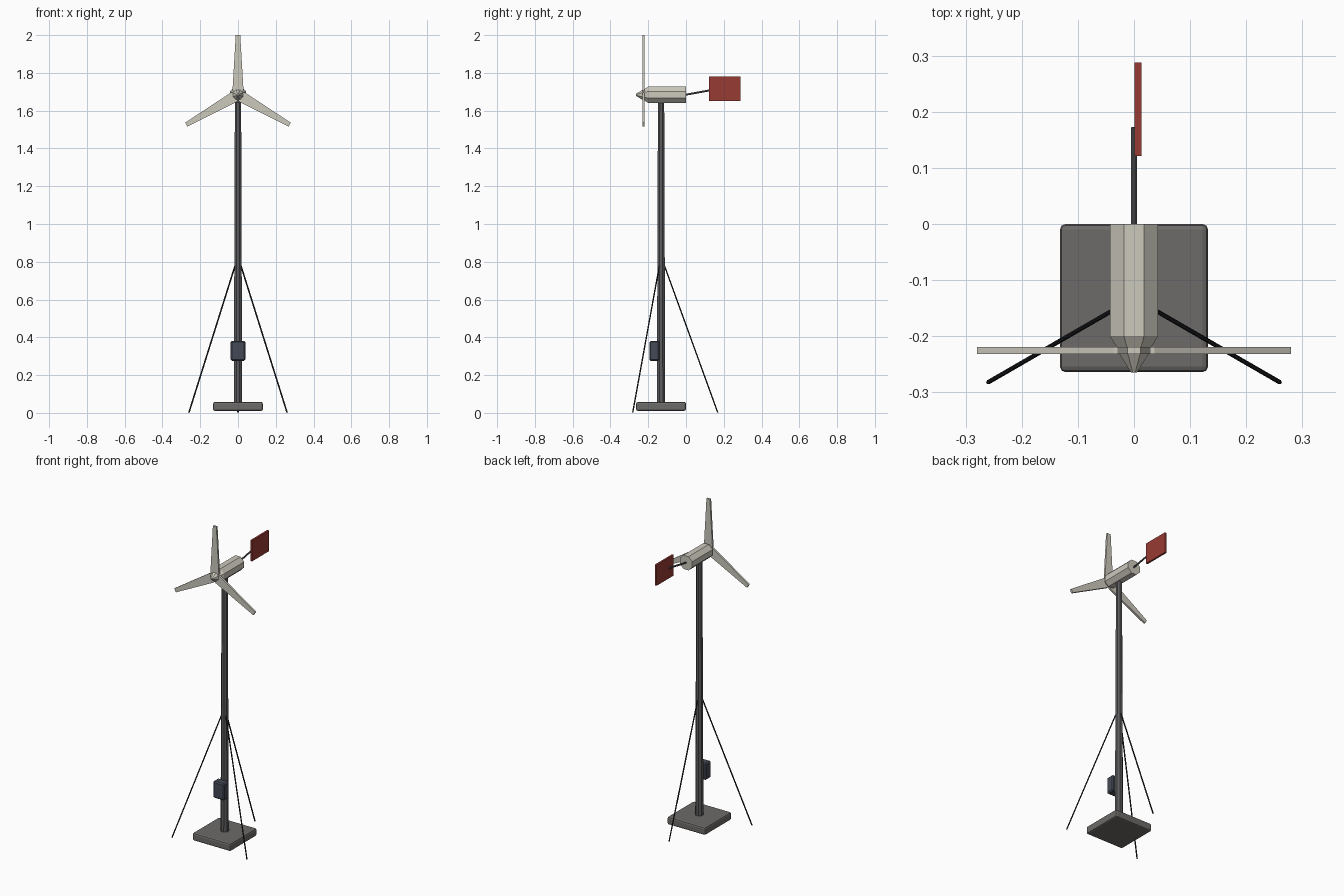
import bpy, bmesh, math
from mathutils import Vector, Matrix

if "Cube" in bpy.data.objects:
    bpy.data.objects.remove(bpy.data.objects["Cube"])


def material(name, rgb):
    m = bpy.data.materials.new(name)
    lin = [c / 12.92 if c <= 0.04045 else ((c + 0.055) / 1.055) ** 2.4 for c in rgb]
    m.diffuse_color = (*lin, 1)
    m.use_nodes = True
    m.node_tree.nodes["Principled BSDF"].inputs["Base Color"].default_value = m.diffuse_color
    return m


WHITE = material("off_white", (0.80, 0.79, 0.74))
STEEL = material("dark_steel", (0.36, 0.36, 0.37))
CONCRETE = material("base_grey", (0.43, 0.42, 0.41))
CABLE = material("cable_black", (0.14, 0.145, 0.16))
BOX = material("box_blue_grey", (0.27, 0.29, 0.34))
RED = material("vane_red", (0.60, 0.23, 0.20))


def finish(name, bm, mat):
    bmesh.ops.recalc_face_normals(bm, faces=bm.faces)
    me = bpy.data.meshes.new(name)
    bm.to_mesh(me)
    bm.free()
    me.materials.append(mat)
    ob = bpy.data.objects.new(name, me)
    bpy.context.collection.objects.link(ob)
    return ob


def box(name, lo, hi, mat, bevel=0, segments=1):
    bm = bmesh.new()
    bmesh.ops.create_cube(bm, size=1)
    lo, hi = Vector(lo), Vector(hi)
    for v in bm.verts:
        v.co = (lo + hi) / 2 + v.co * (hi - lo)
    if bevel:
        bmesh.ops.bevel(bm, geom=bm.edges[:], offset=bevel, segments=segments,
                        profile=0.5, affect='EDGES')
    return finish(name, bm, mat)


def rod(name, a, b, r1, r2, mat, sides=8):
    a, b = Vector(a), Vector(b)
    bm = bmesh.new()
    bmesh.ops.create_cone(bm, cap_ends=True, segments=sides, radius1=r1, radius2=r2,
                          depth=(b - a).length)
    rot = Matrix.Rotation(math.pi / sides, 4, 'Z')
    turn = (b - a).to_track_quat('Z', 'Y').to_matrix().to_4x4()
    bm.transform(Matrix.Translation((a + b) / 2) @ turn @ rot)
    return finish(name, bm, mat)


def lathe_y(name, profile, z, mat, sides=8):
    """Flat-topped faceted body along y from (y, apothem) rings."""
    bm = bmesh.new()
    rings = []
    for y, ap in profile:
        r = ap / math.cos(math.pi / sides)
        angles = [(i + 0.5) * math.tau / sides for i in range(sides)]
        rings.append([bm.verts.new((r * math.cos(t), y, z + r * math.sin(t))) for t in angles])
    for p, q in zip(rings, rings[1:]):
        for i in range(sides):
            j = (i + 1) % sides
            bm.faces.new((p[i], p[j], q[j], q[i]))
    bm.faces.new(rings[0])
    bm.faces.new(rings[-1])
    return finish(name, bm, mat)


MAST_Y, HUB_Z = -0.132, 1.684

# Base slab, mast and control box
box("base_slab", (-0.132, -0.264, 0.01), (0.132, 0.0, 0.058), CONCRETE, 0.01, 2)
rod("mast", (0, MAST_Y, 0.05), (0, MAST_Y, 1.655), 0.024, 0.018, STEEL)
box("control_box", (-0.039, -0.194, 0.276), (0.039, -0.141, 0.381), BOX, 0.007)

# Three guy wires spread evenly around the mast
for i, deg in enumerate((90, 210, 330)):
    d = Vector((math.cos(math.radians(deg)), math.sin(math.radians(deg)), 0))
    c = Vector((0, MAST_Y, 0))
    rod(f"guy_wire_{i + 1}", c + d * 0.30 + Vector((0, 0, 0.002)),
        c + d * 0.014 + Vector((0, 0, 0.79)), 0.004, 0.004, CABLE, 6)

# Nacelle and nose cone
lathe_y("nacelle", [(0, 0.043), (-0.2, 0.043), (-0.222, 0.029)], HUB_Z, WHITE)
lathe_y("nose_cone", [(-0.215, 0.029), (-0.232, 0.026), (-0.265, 0.005)], HUB_Z, WHITE)

# Three tapered blades
for i in range(3):
    bm = bmesh.new()
    outline = [(-0.016, 0.0), (-0.029, 0.025), (-0.012, 0.316),
               (0.012, 0.316), (0.029, 0.025), (0.016, 0.0)]
    face = bm.faces.new([bm.verts.new((x, -0.2315, z)) for x, z in outline])
    ext = bmesh.ops.extrude_face_region(bm, geom=[face])
    for v in ext["geom"]:
        if isinstance(v, bmesh.types.BMVert):
            v.co.y += 0.012
    bm.transform(Matrix.Translation((0, 0, HUB_Z)) @ Matrix.Rotation(i * math.tau / 3, 4, 'Y'))
    finish(f"blade_{i + 1}", bm, WHITE)

# Tail boom and vane
rod("tail_boom", (0, -0.01, 1.683), (0, 0.172, 1.716), 0.0055, 0.0055, STEEL)
box("tail_vane", (0.001, 0.121, 1.65), (0.013, 0.288, 1.78), RED)
